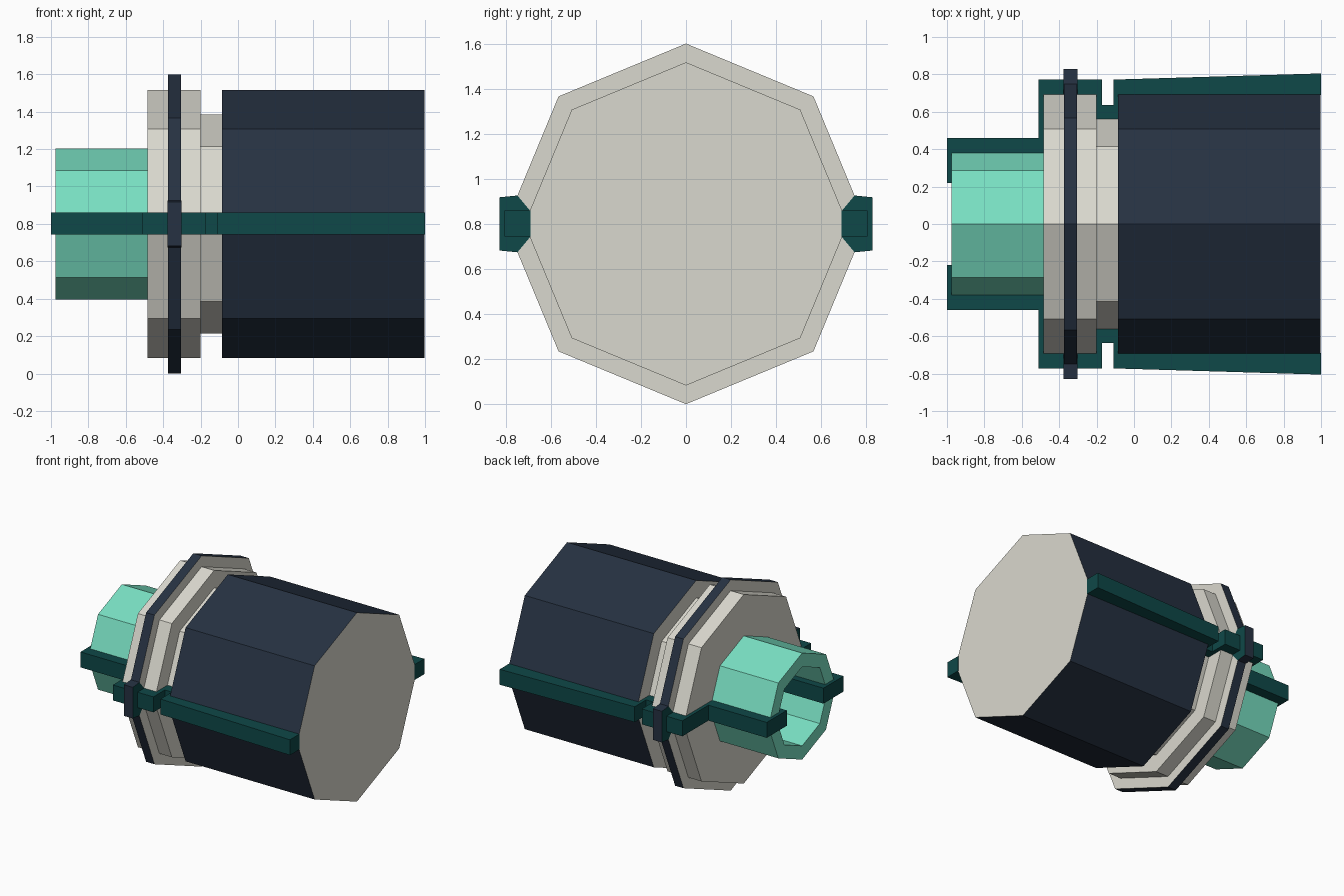
import bpy, bmesh, math

if "Cube" in bpy.data.objects:
    bpy.data.objects.remove(bpy.data.objects["Cube"])

CZ = 0.8  # height of the long axis


def material(name, rgb):
    m = bpy.data.materials.new(name)
    m.diffuse_color = (*rgb, 1)
    m.use_nodes = True
    m.node_tree.nodes["Principled BSDF"].inputs["Base Color"].default_value = m.diffuse_color
    return m


MINT = material("mint", (0.19, 0.74, 0.54))
BEIGE = material("beige", (0.70, 0.69, 0.62))
NAVY = material("navy", (0.019, 0.031, 0.054))
TEAL = material("dark_teal", (0.0045, 0.065, 0.065))


def finish(name, bm, side_mat, end_mat):
    """Make an object; faces looking along x get end_mat."""
    bmesh.ops.recalc_face_normals(bm, faces=bm.faces)
    bm.normal_update()
    for f in bm.faces:
        f.material_index = 1 if abs(f.normal.x) > 0.9 else 0
    me = bpy.data.meshes.new(name)
    bm.to_mesh(me)
    bm.free()
    me.materials.append(side_mat)
    me.materials.append(end_mat)
    ob = bpy.data.objects.new(name, me)
    bpy.context.collection.objects.link(ob)
    return ob


def lathe(name, profile, side_mat, end_mat, n=8):
    """Spin an (x, radius) profile round the axis in n flat sides."""
    bm = bmesh.new()
    rings = [[bm.verts.new((x, r * math.sin(2 * math.pi * i / n),
                            CZ + r * math.cos(2 * math.pi * i / n)))
              for i in range(n)] for x, r in profile]
    for a, b in zip(rings, rings[1:]):
        for i in range(n):
            j = (i + 1) % n
            bm.faces.new((a[i], a[j], b[j], b[i]))
    bm.faces.new(rings[0])
    bm.faces.new(rings[-1])
    return finish(name, bm, side_mat, end_mat)


def prism(name, points, offset, side_mat, end_mat):
    """Extrude a polygon by offset and mirror it to the other side in y."""
    bm = bmesh.new()
    face = bm.faces.new([bm.verts.new(p) for p in points])
    ext = bmesh.ops.extrude_face_region(bm, geom=[face], use_keep_orig=True)
    verts = [g for g in ext["geom"] if isinstance(g, bmesh.types.BMVert)]
    bmesh.ops.translate(bm, verts=verts, vec=offset)
    ob = finish(name, bm, side_mat, end_mat)
    mod = ob.modifiers.new("mirror", 'MIRROR')
    mod.use_axis = (False, True, False)
    return ob


# main body sections
lathe("drum", [(-0.085, 0.717), (0.998, 0.717)], NAVY, BEIGE)
lathe("neck", [(-0.20, 0.585), (-0.08, 0.585)], BEIGE, BEIGE)
lathe("flange", [(-0.485, 0.717), (-0.20, 0.717)], BEIGE, BEIGE)
lathe("flange_band", [(-0.375, 0.80), (-0.305, 0.80)], NAVY, BEIGE)

# hollow nozzle
lathe("nozzle", [(-0.48, 0.404), (-0.975, 0.404), (-0.975, 0.30), (-0.488, 0.30)],
      MINT, MINT)

# side rails: hug the stepped outline and hook over the nozzle lip
rail = [(-1, .22), (-1, .46), (-.51, .46), (-.51, .772), (-.17, .772), (-.17, .635),
        (-.11, .635), (-.11, .772), (1, .805), (1, .69), (-.08, .69), (-.08, .55),
        (-.205, .55), (-.205, .69), (-.48, .69), (-.48, .38), (-.97, .38),
        (-.97, .275), (-.486, .275), (-.486, .22)]
prism("side_rail", [(x, y, CZ - 0.057) for x, y in rail], (0, 0, 0.117), TEAL, TEAL)

# band clips bridging the rails
clip = [(.693, .06), (.748, .126), (.828, .118), (.828, -.118), (.748, -.126), (.693, -.06)]
prism("band_clip", [(-0.377, y, CZ + z) for y, z in clip], (0.074, 0, 0), NAVY, TEAL)
